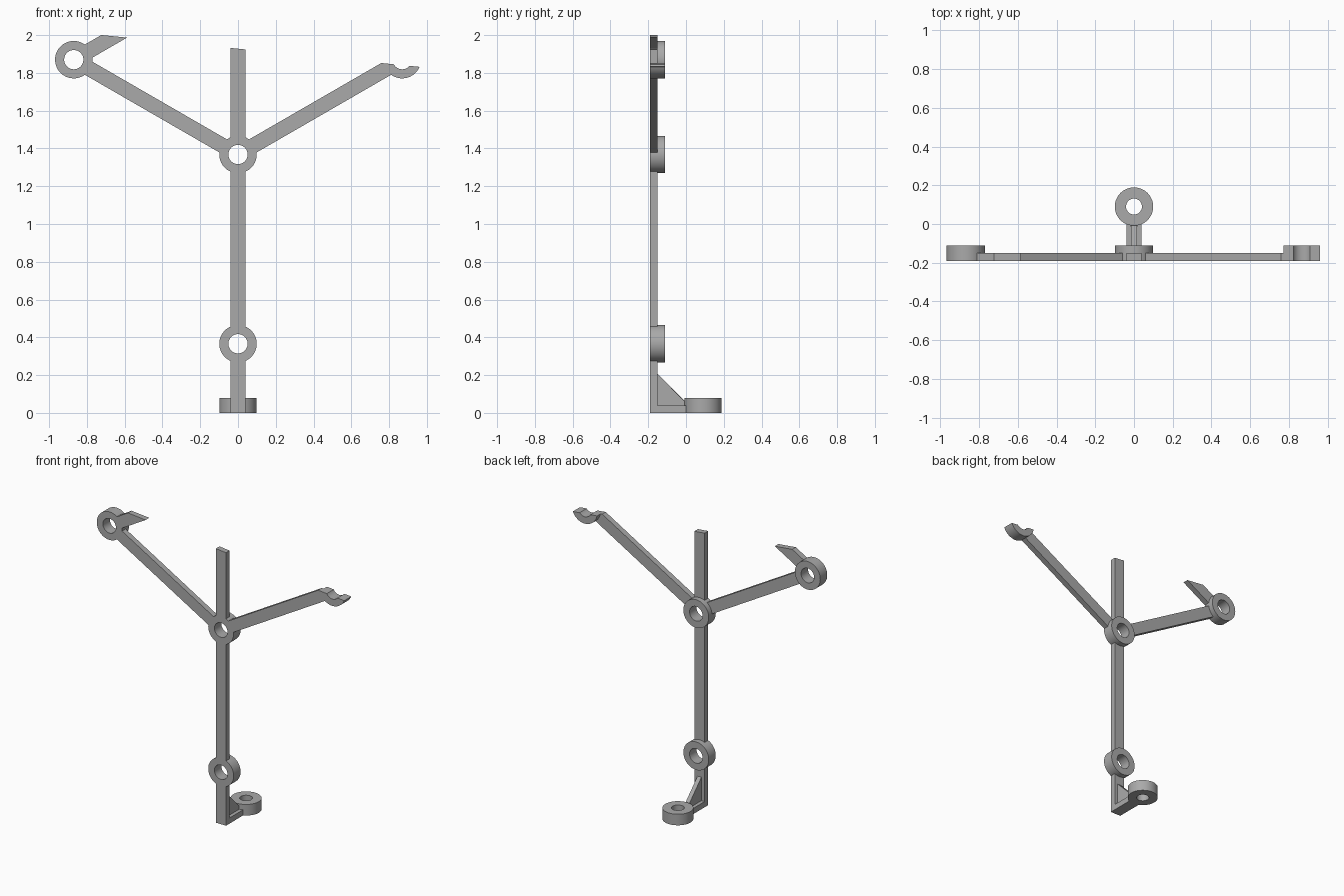
import bpy
import bmesh
import math
from mathutils import Matrix, Vector

cube = bpy.data.objects.get("Cube")
if cube:
    bpy.data.objects.remove(cube, do_unlink=True)

grey = bpy.data.materials.new("plain_grey")
grey.use_nodes = True
COLOUR = (0.40, 0.40, 0.40, 1)
grey.diffuse_color = COLOUR
grey.node_tree.nodes["Principled BSDF"].inputs["Base Color"].default_value = COLOUR

FRONT = -0.19          # front plane of the frame
BAR, THICK = 0.08, 0.04
RING_R, HOLE_R, RING_H = 0.099, 0.052, 0.078
ARM = 1.004
CUT_ANGLE = math.atan(0.1)


def finish(name, bm):
    bmesh.ops.recalc_face_normals(bm, faces=bm.faces)
    mesh = bpy.data.meshes.new(name)
    bm.to_mesh(mesh)
    bm.free()
    mesh.materials.append(grey)
    obj = bpy.data.objects.new(name, mesh)
    bpy.context.collection.objects.link(obj)
    return obj


def box(name, size, centre, turn=Matrix()):
    bm = bmesh.new()
    bmesh.ops.create_cube(bm, size=1, matrix=Matrix.Translation(centre) @ turn @ Matrix.Diagonal((*size, 1)))
    return finish(name, bm)


def disc(name, radius, depth, centre, axis):
    bm = bmesh.new()
    turn = Matrix.Rotation(math.pi / 2, 4, "X") if axis == "Y" else Matrix()
    bmesh.ops.create_cone(bm, cap_ends=True, segments=64, radius1=radius, radius2=radius,
                          depth=depth, matrix=Matrix.Translation(centre) @ turn)
    return finish(name, bm)


def arm(name, start, degrees, length):
    """Flat bar in the front plane, running from start at an angle."""
    a = math.radians(degrees)
    mid = Vector((start[0], FRONT + THICK / 2, start[1]))
    mid += Vector((math.cos(a), 0, math.sin(a))) * length / 2
    return box(name, (length, THICK, BAR), mid, Matrix.Rotation(-a, 4, "Y"))


def combine(target, tool, operation):
    mod = target.modifiers.new(operation.lower(), "BOOLEAN")
    mod.operation, mod.solver, mod.object = operation, "EXACT", tool
    bpy.context.view_layer.update()
    result = bpy.data.meshes.new_from_object(target.evaluated_get(bpy.context.evaluated_depsgraph_get()))
    target.modifiers.clear()
    target.data = result
    bpy.data.objects.remove(tool, do_unlink=True)


# Ring centres in the front plane (x, z)
lower, hub = (0, 0.366), (0, 1.368)
tips = [(s * ARM * math.cos(math.pi / 6), hub[1] + ARM / 2) for s in (-1, 1)]
rings = [lower, hub] + tips

# Upright post, slanted arms and the short stub beyond the left tip
frame = arm("stand_frame", (0, 0), 90, 2.1)
parts = [arm("right_arm", hub, 150, ARM), arm("left_arm", hub, 30, ARM),
         arm("stub", tips[0], 30, 0.5)]

# Bosses on the frame, and the foot with its flat ring
mid_y = FRONT + RING_H / 2
parts += [disc("boss", RING_R, RING_H, (x, mid_y, z), "Y") for x, z in rings]
parts.append(box("foot_bar", (BAR, 0.21, THICK), (0, FRONT + 0.105, THICK / 2)))
parts.append(disc("foot_ring", RING_R, RING_H, (0, 0.09, RING_H / 2), "Z"))

# Thin triangular gusset between post and foot
bm = bmesh.new()
corners = [(-0.16, 0.03), (-0.16, 0.215), (-0.15, 0.205), (0, 0.055), (0, 0.03)]
face = bm.faces.new([bm.verts.new((-0.015, y, z)) for y, z in corners])
out = bmesh.ops.extrude_face_region(bm, geom=[face])
bmesh.ops.translate(bm, vec=(0.03, 0, 0), verts=[v for v in out["geom"] if isinstance(v, bmesh.types.BMVert)])
parts.append(finish("gusset", bm))

for part in parts:
    combine(frame, part, "UNION")

# Through holes
for x, z in rings:
    combine(frame, disc("hole", HOLE_R * 0.98, 0.3, (x, mid_y, z), "Y"), "DIFFERENCE")
combine(frame, disc("foot_hole", 0.041, 0.3, (0, 0.09, 0), "Z"), "DIFFERENCE")

# Slightly sloping cut across the top of the whole frame
tilt = Matrix.Rotation(CUT_ANGLE, 4, "Y")
centre = Vector((0, 0, 1.928)) + tilt @ Vector((0, 0, 0.5))
combine(frame, box("top_cut", (4, 2, 1), centre, tilt), "DIFFERENCE")

bpy.ops.object.select_all(action="DESELECT")
frame.select_set(True)
bpy.context.view_layer.objects.active = frame
bpy.ops.object.shade_smooth_by_angle(angle=math.radians(30))
